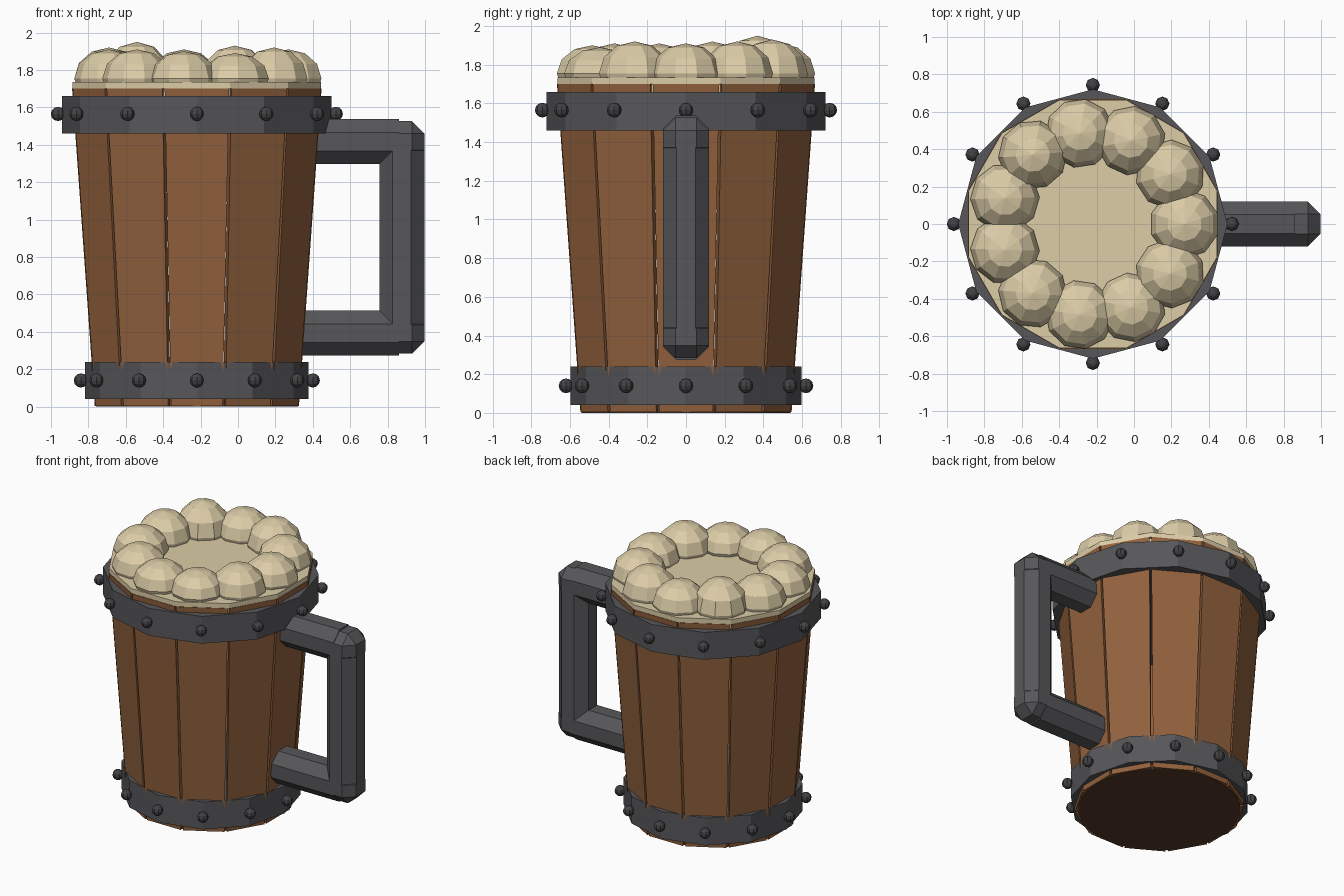
import bpy, bmesh, math
from mathutils import Matrix, Vector

if "Cube" in bpy.data.objects:
    bpy.data.objects.remove(bpy.data.objects["Cube"])

AXIS = Vector((-0.22, 0, 0))      # centre line of the vessel
N = 12                            # number of staves
HALF = math.pi / N
TAN, COS = math.tan(HALF), math.cos(HALF)


def material(name, rgb):
    m = bpy.data.materials.new(name)
    m.use_nodes = True
    m.diffuse_color = (*rgb, 1)
    m.node_tree.nodes["Principled BSDF"].inputs["Base Color"].default_value = (*rgb, 1)
    return m


wood = material("oak wood", (0.29, 0.122, 0.047))
dark_wood = material("dark wood", (0.1, 0.045, 0.02))
iron = material("iron", (0.095, 0.095, 0.102))
dark_iron = material("dark iron", (0.055, 0.055, 0.06))
foam = material("foam", (0.72, 0.61, 0.39))


def finish(name, bm, mat, origin=AXIS):
    bmesh.ops.recalc_face_normals(bm, faces=bm.faces)
    mesh = bpy.data.meshes.new(name)
    bm.to_mesh(mesh)
    bm.free()
    mesh.materials.append(mat)
    obj = bpy.data.objects.new(name, mesh)
    obj.location = origin
    bpy.context.collection.objects.link(obj)
    return obj


def prism(bm, sides, r0, r1, z0, z1, turn=0.0):
    """Upright solid prism or cone frustum."""
    m = Matrix.Translation((0, 0, (z0 + z1) / 2)) @ Matrix.Rotation(turn, 4, 'Z')
    return bmesh.ops.create_cone(bm, cap_ends=True, segments=sides, radius1=r0,
                                 radius2=r1, depth=z1 - z0, matrix=m)["verts"]


def around(radius, angle, z):
    return Vector((radius * math.cos(angle), radius * math.sin(angle), z))


# Tapered staves with open gaps between them
bm = bmesh.new()
thick = 0.05
for i in range(N):
    spin = Matrix.Rotation(i * 2 * HALF, 3, 'Z')
    rings = []
    for z, a, h in ((0.004, 0.546, 0.138), (1.70, 0.667, 0.172)):
        hi = h - thick * TAN
        pts = ((a, -h), (a, h), (a - thick, hi), (a - thick, -hi))
        rings.append([bm.verts.new(spin @ Vector((x, y, z))) for x, y in pts])
    low, top = rings
    bm.faces.new(low)
    bm.faces.new(top)
    for k in range(4):
        j = (k + 1) % 4
        bm.faces.new((low[k], low[j], top[j], top[k]))
finish("staves", bm, wood)

# Floor
bm = bmesh.new()
prism(bm, 32, 0.54, 0.54, 0, 0.06)
finish("floor", bm, dark_wood)

# Iron bands, each with a ring of rivets on its corners
for label, r, z0, z1, rz in (("lower", 0.597, 0.04, 0.24, 0.14),
                             ("upper", 0.72, 1.46, 1.66, 1.565)):
    bm = bmesh.new()
    prism(bm, N, r, r, z0, z1)
    finish(label + "_band", bm, iron)
    bm = bmesh.new()
    for i in range(N):
        m = Matrix.Translation(around(r + 0.023, i * 2 * HALF, rz))
        bmesh.ops.create_uvsphere(bm, u_segments=8, v_segments=6, radius=0.038, matrix=m)
    finish(label + "_rivets", bm, dark_iron)

# Foam filling, with a slab resting on the stave tops
bm = bmesh.new()
prism(bm, N, 0.64 / COS, 0.645 / COS, 1.62, 1.70, HALF)
prism(bm, N, 0.664 / COS, 0.664 / COS, 1.70, 1.735, HALF)
finish("foam_base", bm, foam)

# Ring of foam puffs of slightly different heights
bm = bmesh.new()
tops = (1.91, 1.92, 1.93, 1.91, 1.95, 1.92, 1.91, 1.91, 1.90, 1.89, 1.92)
for i, top in enumerate(tops):
    angle = i * 2 * math.pi / len(tops)
    m = (Matrix.Translation(around(0.49, angle, 1.755))
         @ Matrix.Rotation(angle, 4, 'Z')
         @ Matrix.Diagonal((0.185, 0.185, top - 1.755, 1)))
    bmesh.ops.create_uvsphere(bm, u_segments=10, v_segments=6, radius=1, matrix=m)
finish("foam_puffs", bm, foam)

# Handle: eight-sided bars joined by chamfered corner blocks
bar_r = 0.12 / math.cos(math.pi / 8)
grip_x, low_z, high_z = 0.876, 0.393, 1.417
bm = bmesh.new()
prism(bm, 8, bar_r, bar_r, low_z, high_z, math.pi / 8)
finish("handle_grip", bm, iron, Vector((grip_x, 0, 0)))
for label, z in (("lower", low_z), ("upper", high_z)):
    bm = bmesh.new()
    prism(bm, 8, bar_r, bar_r, 0.31, 0.86, math.pi / 8)
    bmesh.ops.rotate(bm, verts=bm.verts, matrix=Matrix.Rotation(math.pi / 2, 3, 'Y'))
    finish(label + "_handle_bar", bm, iron, Vector((0, 0, z)))
    bm = bmesh.new()
    bmesh.ops.create_cube(bm, size=1, matrix=Matrix.Diagonal((0.24, 0.24, 0.22, 1)))
    bmesh.ops.bevel(bm, geom=bm.edges[:], offset=0.066, segments=1,
                    affect='EDGES', profile=0.5)
    finish(label + "_handle_corner", bm, iron, Vector((grip_x, 0, z)))
